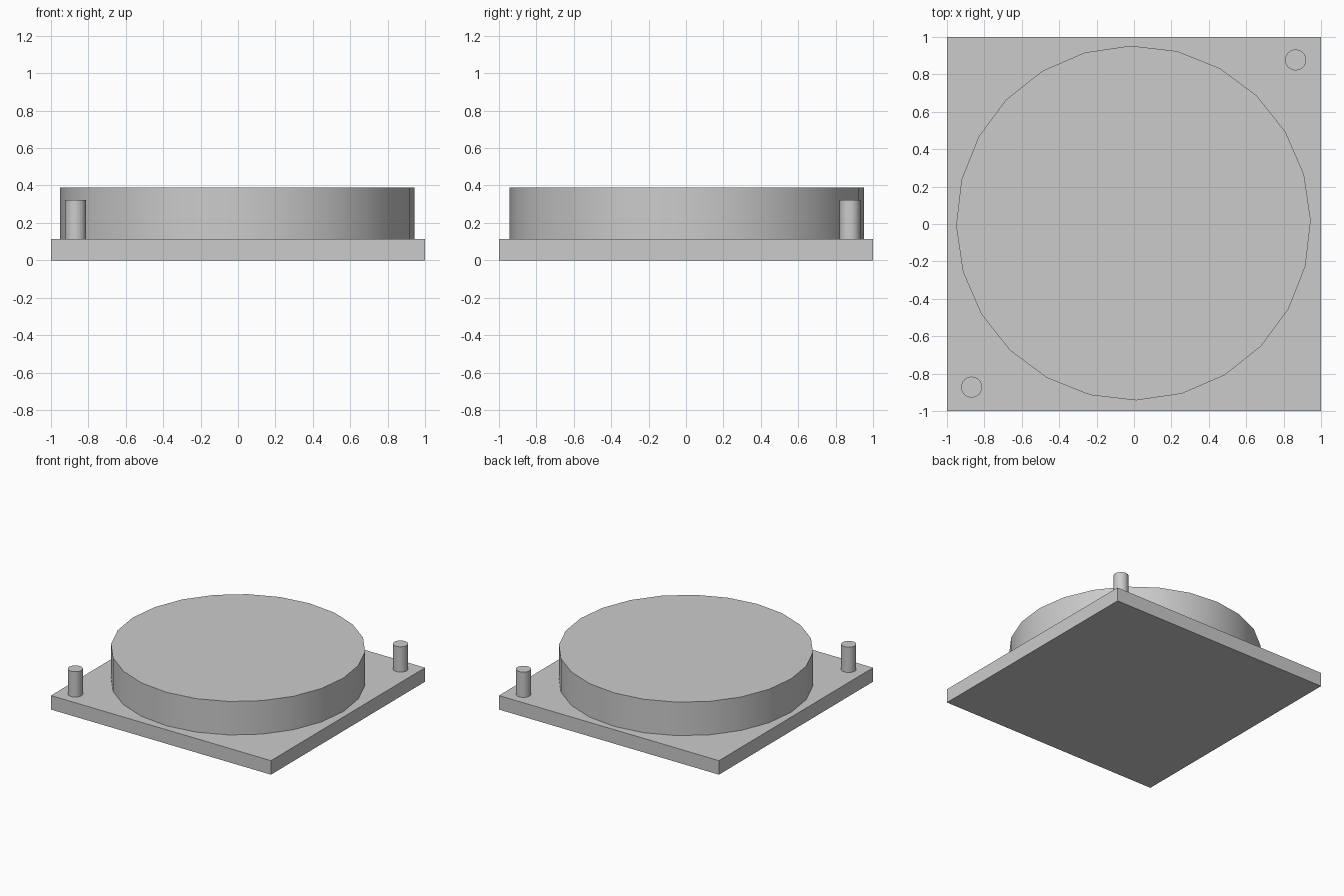
import bpy
import math

cube = bpy.data.objects.get("Cube")
if cube:
    bpy.data.objects.remove(cube, do_unlink=True)

GREY = (0.6, 0.6, 0.6, 1.0)
grey = bpy.data.materials.new("plain_grey")
grey.use_nodes = True
grey.diffuse_color = GREY
grey.node_tree.nodes["Principled BSDF"].inputs["Base Color"].default_value = GREY

BASE_TOP = 0.115


def finish(name):
    obj = bpy.context.object
    obj.name = obj.data.name = name
    obj.data.materials.append(grey)
    return obj


def add_cylinder(name, x, y, radius, top, sides, turn=0.0):
    """Upright smooth-sided cylinder standing on the base plate."""
    bpy.ops.mesh.primitive_cylinder_add(
        vertices=sides, radius=radius, depth=top - BASE_TOP,
        location=(x, y, (top + BASE_TOP) / 2), rotation=(0, 0, math.radians(turn)))
    bpy.ops.object.shade_smooth_by_angle(angle=math.radians(30))
    return finish(name)


# Square base plate
bpy.ops.mesh.primitive_cube_add(size=1, location=(0, 0, BASE_TOP / 2))
base = finish("base_plate")
base.scale = (2, 2, BASE_TOP)

# Large round platform
add_cylinder("round_platform", -0.003, 0.005, 0.948, 0.39, 24, turn=0.9)

# Locating pins on opposite corners
add_cylinder("front_right_pin", -0.868, -0.872, 0.056, 0.323, 24)
add_cylinder("back_left_pin", 0.864, 0.877, 0.056, 0.323, 24)
